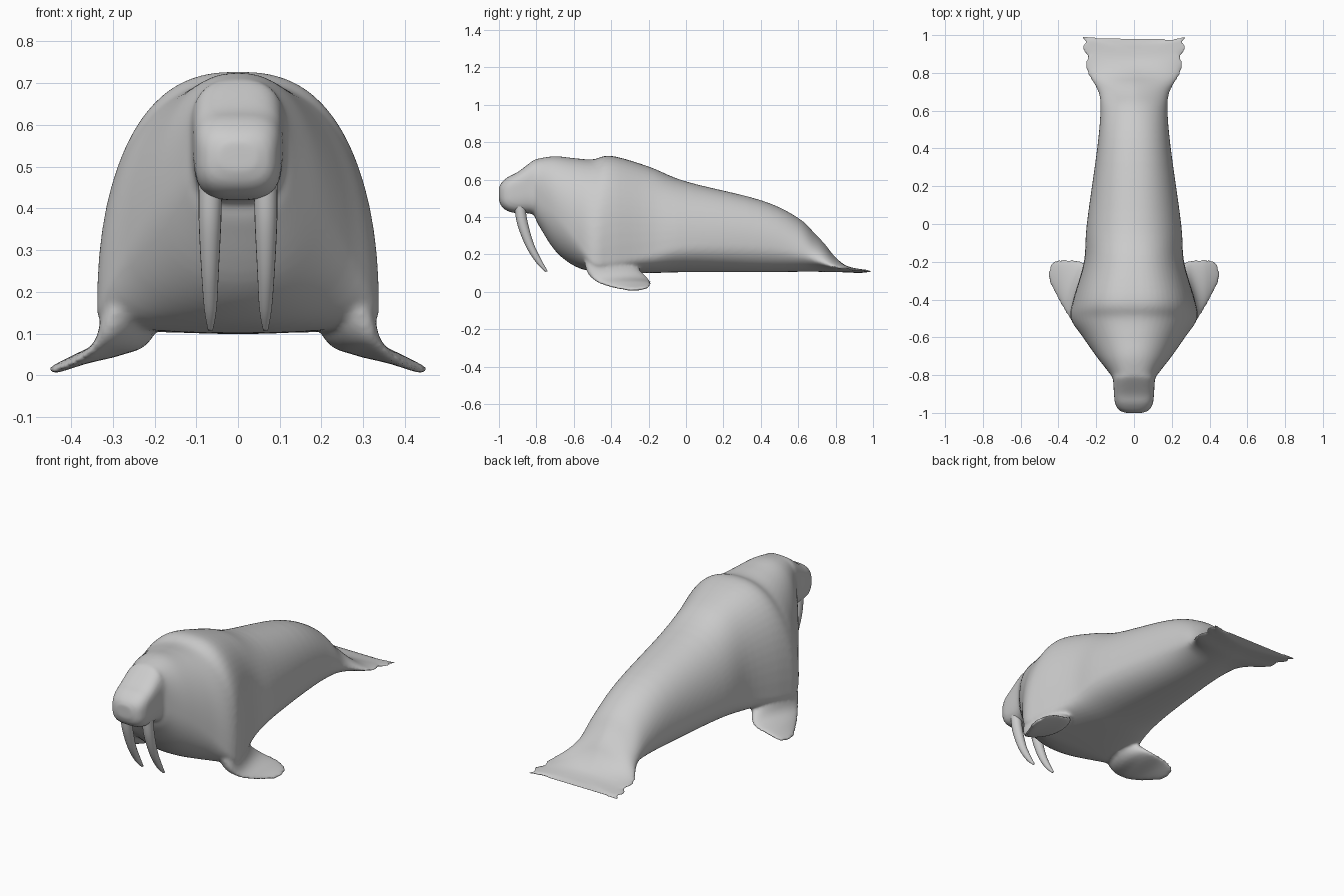
import bpy, bmesh, math
from mathutils import Vector

cube = bpy.data.objects.get("Cube")
if cube:
    bpy.data.objects.remove(cube, do_unlink=True)


def make_material(name, value):
    mat = bpy.data.materials.new(name)
    mat.use_nodes = True
    colour = (value, value, value, 1)
    mat.diffuse_color = colour
    mat.node_tree.nodes["Principled BSDF"].inputs["Base Color"].default_value = colour
    return mat


grey = make_material("plain grey", 0.6)


def smooth_rows(rows, steps):
    """Catmull-Rom interpolation through rows of equal length."""
    result = []
    last = len(rows) - 1
    for i in range(last):
        a, b, c, d = (Vector(rows[min(max(k, 0), last)]) for k in (i - 1, i, i + 1, i + 2))
        for s in range(steps):
            t = s / steps
            p = b * 2 + (c - a) * t + (a * 2 - b * 5 + c * 4 - d) * t**2 + (b * 3 - a - c * 3 + d) * t**3
            result.append(p / 2)
    result.append(Vector(rows[-1]))
    return result


def loft(bm, rings):
    """Skin a list of closed rings and cap both ends."""
    loops = [[bm.verts.new(p) for p in ring] for ring in rings]
    for low, high in zip(loops, loops[1:]):
        for i in range(len(low)):
            j = (i + 1) % len(low)
            bm.faces.new((low[i], low[j], high[j], high[i]))
    bm.faces.new(loops[0][::-1])
    bm.faces.new(loops[-1])


def add_mesh(name, bm):
    bmesh.ops.recalc_face_normals(bm, faces=bm.faces[:])
    for face in bm.faces:
        face.smooth = True
    mesh = bpy.data.meshes.new(name)
    bm.to_mesh(mesh)
    bm.free()
    mesh.materials.append(grey)
    obj = bpy.data.objects.new(name, mesh)
    bpy.context.collection.objects.link(obj)
    return obj


def power(value, exponent):
    return math.copysign(abs(value) ** exponent, value)


# Body sections: y, top, bottom, half width, height of widest point, squareness
BODY = [
    (-1, .56, .49, .045, .52, 2.5),
    (-.985, .585, .455, .08, .52, 3),
    (-.95, .615, .43, .1, .53, 3.2),
    (-.9, .64, .42, .106, .55, 3.4),
    (-.82, .7, .415, .112, .56, 3.2),
    (-.79, .712, .36, .13, .5, 2.6),
    (-.7, .725, .22, .2, .42, 2.2),
    (-.6, .715, .14, .27, .3, 2.2),
    (-.5, .708, .108, .335, .16, 2.3),
    (-.4, .727, .1, .322, .16, 2.5),
    (-.2, .67, .1, .265, .2, 2.4),
    (0, .59, .105, .25, .25, 2.2),
    (.4, .49, .105, .195, .25, 2.2),
    (.6, .395, .107, .178, .21, 2),
    (.7, .3, .107, .19, .165, 1.6),
    (.8, .2, .105, .25, .13, 1.3),
    (.9, .14, .104, .27, .12, 1.4),
    (1, .12, .1, .29, .11, 2),
]


def body_ring(row, count=64):
    y, top, bottom, width, middle, square = row
    ring = []
    for i in range(count):
        angle = math.tau * i / count
        across = power(math.cos(angle), 2 / square)
        up = power(math.sin(angle), 2 / square)
        z = middle + up * (top - middle if up > 0 else middle - bottom)
        # Scoop the trailing edge of the tail
        scoop = max(0, (y - .75) * 4) * .075 * (1 - abs(across) ** 1.5)
        ring.append((across * width, y - scoop, z))
    return ring


# Front flipper sections: leading edge, trailing edge, half thickness
FLIPPER = [
    (.22, -.55, .3, .18, -.32, .3, .08),
    (.3, -.54, .14, .22, -.27, .14, .07),
    (.34, -.5, .07, .27, -.2, .07, .028),
    (.385, -.43, .034, .37, -.185, .045, .016),
    (.43, -.345, .014, .43, -.2, .022, .011),
    (.45, -.31, .009, .45, -.24, .01, .008),
]


def flipper_ring(row, side, count=24):
    lead, trail, thick = Vector(row[:3]), Vector(row[3:6]), row[6]
    centre, half = (lead + trail) / 2, (lead - trail) / 2
    normal = Vector((.6, 0, .8))
    ring = []
    for i in range(count):
        angle = math.tau * i / count
        p = centre + half * math.cos(angle) + normal * thick * math.sin(angle)
        ring.append((p.x * side, p.y, p.z))
    return ring


# Body with flippers, fused into one skin
bm = bmesh.new()
loft(bm, [body_ring(row) for row in smooth_rows(BODY, 5)])
for side in (1, -1):
    loft(bm, [flipper_ring(row, side) for row in smooth_rows(FLIPPER, 5)])
body = add_mesh("body", bm)
fuse = body.modifiers.new("fuse", "REMESH")
fuse.mode = "VOXEL"
fuse.voxel_size = .009
fuse.use_smooth_shade = True
soften = body.modifiers.new("soften", "SMOOTH")
soften.factor = .5
soften.iterations = 8

# Tusks: x, y, z, radius
TUSK = [
    (.066, -.89, .47, .028),
    (.067, -.875, .37, .027),
    (.067, -.835, .25, .021),
    (.066, -.785, .16, .015),
    (.066, -.745, .108, .006),
]
for side, name in ((1, "left_tusk"), (-1, "right_tusk")):
    bm = bmesh.new()
    rings = []
    for x, y, z, radius in smooth_rows(TUSK, 5):
        angles = [math.tau * i / 20 for i in range(20)]
        rings.append([(side * x + radius * math.cos(a), y + radius * math.sin(a),
                       z + radius * math.sin(a) * .35) for a in angles])
    loft(bm, rings)
    add_mesh(name, bm)
